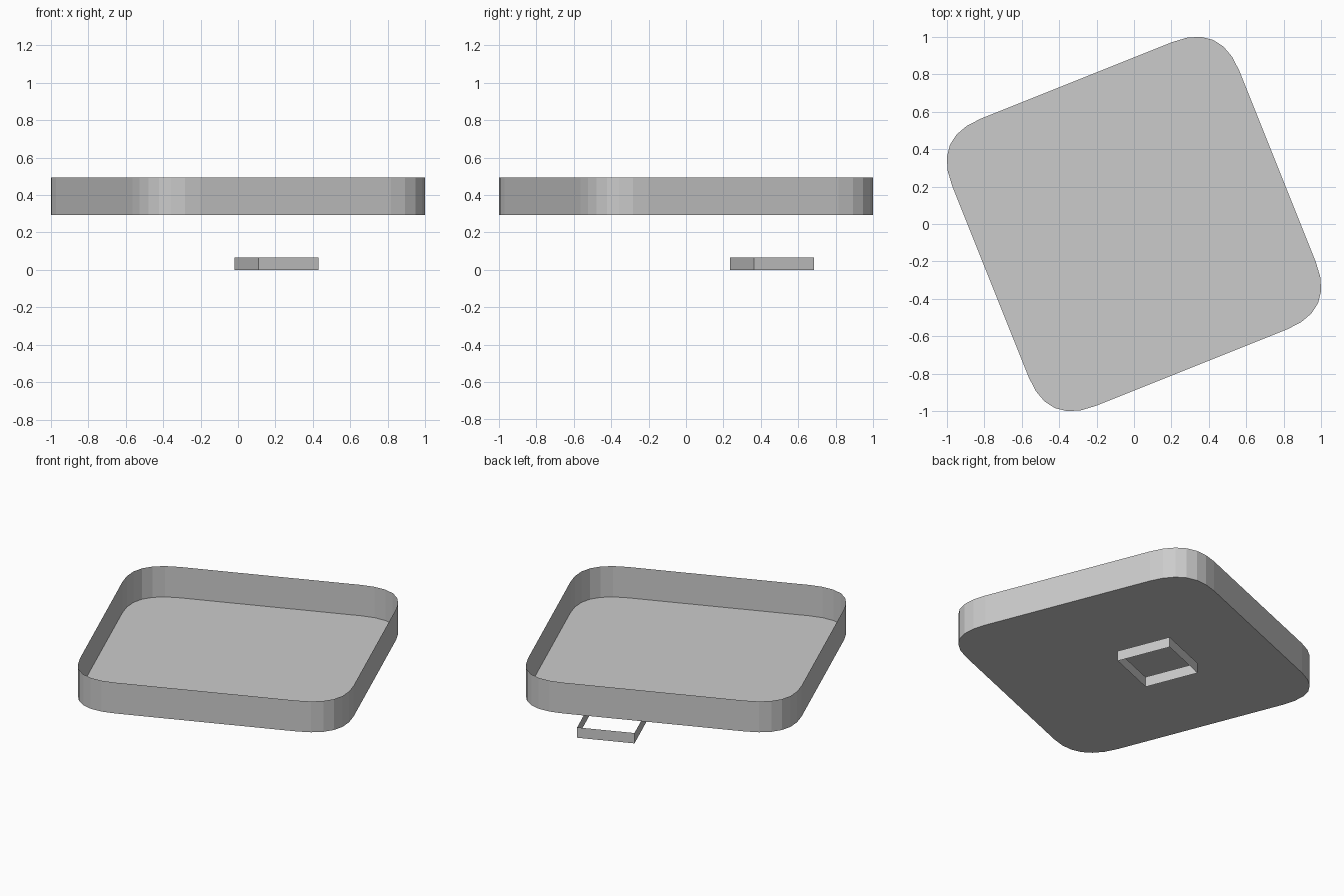
import bpy, bmesh
from math import radians
from mathutils import Matrix, Vector

cube = bpy.data.objects.get("Cube")
if cube:
    bpy.data.objects.remove(cube, do_unlink=True)

TURN = radians(21.8)

grey = bpy.data.materials.new("plain grey")
grey.use_nodes = True
colour = (0.6, 0.6, 0.6, 1)
grey.diffuse_color = colour
grey.node_tree.nodes["Principled BSDF"].inputs["Base Color"].default_value = colour


def square_outline(half, straight=None, steps=6):
    """Square outline, with corners eased by a quadratic curve if straight is given."""
    points = []
    for quarter in range(4):
        spin = Matrix.Rotation(radians(90) * quarter, 2)
        corner = Vector((half, half))
        if straight is None:
            points.append(spin @ corner)
            continue
        start, end = Vector((half, straight)), Vector((straight, half))
        for i in range(steps + 1):
            t = i / steps
            p = start * (1 - t) ** 2 + corner * 2 * t * (1 - t) + end * t ** 2
            points.append(spin @ p)
    return points


def thin_wall(name, outline, centre, bottom, top, floor):
    """Sheet wall around an outline, with an optional floor sheet."""
    bm = bmesh.new()
    low = [bm.verts.new((p.x, p.y, 0)) for p in outline]
    high = [bm.verts.new((p.x, p.y, top - bottom)) for p in outline]
    for i in range(len(low)):
        j = (i + 1) % len(low)
        bm.faces.new((low[i], low[j], high[j], high[i]))
    if floor:
        bm.faces.new(low[::-1])
    mesh = bpy.data.meshes.new(name)
    bm.to_mesh(mesh)
    bm.free()
    mesh.materials.append(grey)
    obj = bpy.data.objects.new(name, mesh)
    obj.location = (*centre, bottom)
    obj.rotation_euler.z = TURN
    bpy.context.collection.objects.link(obj)


# Shallow open tray with rounded corners
thin_wall("tray", square_outline(0.826, 0.548), (0, 0), 0.293, 0.493, True)

# Small open square frame below it
thin_wall("lower_frame", square_outline(0.173), (0.205, 0.46), 0, 0.067, False)
